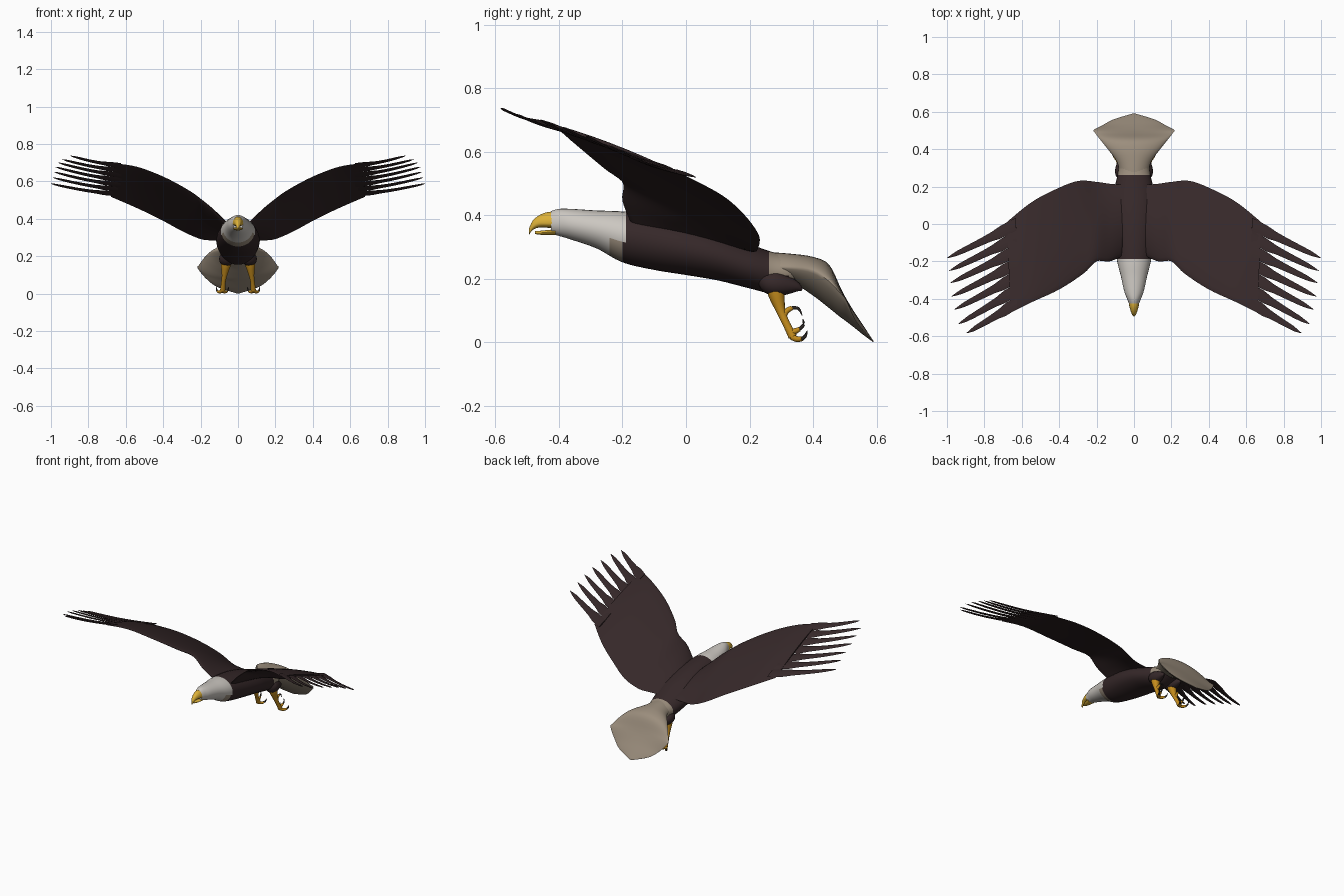
import bpy, bmesh, math
from mathutils import Vector


def material(name, rgb):
    m = bpy.data.materials.new(name)
    m.diffuse_color = (*rgb, 1)
    return m


BROWN = material("dark brown plumage", (0.036, 0.021, 0.022))
WHITE = material("pale head", (0.60, 0.57, 0.53))
TAN = material("tan tail", (0.33, 0.27, 0.205))
YELLOW = material("beak yellow", (0.72, 0.44, 0.04))
OCHRE = material("leg ochre", (0.55, 0.26, 0.012))
CLAW = material("claw black", (0.025, 0.02, 0.018))


def spline(pts, n):
    """Catmull-Rom interpolation of equally long tuples."""
    p = [Vector(q) for q in pts]
    p = [p[0]] + p + [p[-1]]
    out = []
    for i in range(1, len(p) - 2):
        a, b, c, d = p[i - 1:i + 3]
        for k in range(n):
            t = k / n
            out.append(0.5 * (2 * b + (c - a) * t + (2 * a - 5 * b + 4 * c - d) * t * t
                              + (3 * b - a - 3 * c + d) * t ** 3))
    return out + [p[-1]]


def build(name, lofts, mats, mirror=False, rule=None, angle=50):
    """Skin each list of rings into a capped solid, all in one object."""
    bm = bmesh.new()
    for rings in lofts:
        vs = [[bm.verts.new(c) for c in r] for r in rings]
        n = len(vs[0])
        for a, b in zip(vs, vs[1:]):
            for k in range(n):
                bm.faces.new((a[k], a[(k + 1) % n], b[(k + 1) % n], b[k]))
        bm.faces.new(vs[0])
        bm.faces.new(vs[-1])
    bmesh.ops.recalc_face_normals(bm, faces=bm.faces)
    if rule:
        for f in bm.faces:
            f.material_index = rule(f.calc_center_median())
    me = bpy.data.meshes.new(name)
    bm.to_mesh(me)
    bm.free()
    for m in mats:
        me.materials.append(m)
    ob = bpy.data.objects.new(name, me)
    bpy.context.collection.objects.link(ob)
    if mirror:
        ob.modifiers.new("Mirror", 'MIRROR').use_mirror_merge = False
    bpy.ops.object.select_all(action='DESELECT')
    ob.select_set(True)
    bpy.context.view_layer.objects.active = ob
    bpy.ops.object.shade_smooth_by_angle(angle=math.radians(angle))
    return ob


def sections(rows, n, seg=28, power=1.0):
    """Rings across y from rows of (y, top, bottom, half width, side height)."""
    rings = []
    for y, top, bot, hw, ez in spline(rows, n):
        ring = []
        for k in range(seg):
            a = 2 * math.pi * k / seg
            s = math.sin(a)
            h = (top - ez) if s > 0 else (bot - ez)
            ring.append((hw * math.cos(a), y, ez + h * abs(s) ** power))
        rings.append(ring)
    return rings


def tube(rows, n=4, seg=10):
    """Round tapering tube along (x, y, z, radius) points."""
    pts = spline(rows, n)
    rings = []
    for i, p in enumerate(pts):
        d = (pts[min(i + 1, len(pts) - 1)] - pts[max(i - 1, 0)]).to_3d()
        q = d.to_track_quat('Z', 'X')
        rings.append([p.to_3d() + q @ Vector((p[3] * math.cos(2 * math.pi * k / seg),
                                              p[3] * math.sin(2 * math.pi * k / seg), 0))
                      for k in range(seg)])
    return rings


# Body with pale head, brown trunk and tan rump
body = [(-0.425, 0.413, 0.342, 0.027, 0.375), (-0.40, 0.42, 0.335, 0.037, 0.375),
        (-0.36, 0.42, 0.323, 0.052, 0.37), (-0.28, 0.415, 0.295, 0.070, 0.355),
        (-0.20, 0.412, 0.252, 0.090, 0.335), (-0.10, 0.40, 0.228, 0.105, 0.315),
        (0.0, 0.38, 0.212, 0.115, 0.295), (0.10, 0.35, 0.195, 0.115, 0.272),
        (0.20, 0.31, 0.17, 0.102, 0.24), (0.27, 0.285, 0.155, 0.086, 0.225),
        (0.33, 0.272, 0.172, 0.078, 0.222), (0.37, 0.25, 0.19, 0.05, 0.22)]


def body_colour(c):
    if c.y < -0.19 - (0.05 if c.z < 0.32 else 0):
        return 1
    if c.y < -0.22 or (c.y < -0.205 and c.z < 0.335):
        return 2
    return 2 if c.y > 0.26 and c.z > 0.205 else 0


build("body", [sections(body, 8)], [BROWN, WHITE, TAN], rule=body_colour)

# Hooked upper beak and lower beak
upper = [(-0.412, 0.412, 0.358, 0.030, 0.375), (-0.44, 0.409, 0.361, 0.025, 0.375),
         (-0.465, 0.398, 0.361, 0.018, 0.375), (-0.483, 0.382, 0.353, 0.011, 0.366),
         (-0.494, 0.358, 0.338, 0.003, 0.347)]
lower = [(-0.41, 0.356, 0.338, 0.026, 0.348), (-0.45, 0.352, 0.338, 0.018, 0.346),
         (-0.475, 0.350, 0.341, 0.006, 0.346)]
build("upper_beak", [sections(upper, 4, 16)], [YELLOW])
build("lower_beak", [sections(lower, 4, 16)], [YELLOW])

# Fanned, drooping tail
tail = [(0.26, 0.284, 0.20, 0.075, 0.235), (0.33, 0.279, 0.19, 0.090, 0.235),
        (0.40, 0.269, 0.147, 0.140, 0.225), (0.45, 0.245, 0.108, 0.180, 0.192),
        (0.485, 0.175, 0.080, 0.207, 0.155), (0.503, 0.14, 0.067, 0.215, 0.135),
        (0.53, 0.095, 0.046, 0.165, 0.075), (0.56, 0.05, 0.022, 0.108, 0.035),
        (0.59, 0.004, 0.0, 0.008, 0.002)]
build("tail", [sections(tail, 4, 32, 1.4)], [TAN])

# Wing: aerofoil sections between leading and trailing edge curves
lead = spline([(0.06, -0.17, 0.37), (0.13, -0.20, 0.445), (0.20, -0.20, 0.505),
               (0.27, -0.265, 0.555), (0.40, -0.35, 0.625), (0.54, -0.415, 0.678),
               (0.66, -0.475, 0.697)], 5)
trail = spline([(0.06, 0.21, 0.285), (0.13, 0.215, 0.285), (0.20, 0.225, 0.292),
                (0.30, 0.23, 0.335), (0.42, 0.185, 0.40), (0.55, 0.115, 0.462),
                (0.68, 0.01, 0.518)], 5)
wing = []
for i, (a, b) in enumerate(zip(lead, trail)):
    thick = 0.024 - 0.018 * i / (len(lead) - 1)
    ring = []
    for k in range(28):
        t = 2 * math.pi * k / 28
        u = (1 - math.cos(t)) / 2
        dz = thick * math.sin(t) * (1.3 - u) + 0.05 * u * (1 - u)
        ring.append(a.lerp(b, u) + Vector((0, 0, dz)))
    wing.append(ring)
build("wings", [wing], [BROWN], mirror=True)

# Separate flight feathers at the wing end
tips = [(0.895, -0.583, 0.737), (0.94, -0.535, 0.718), (0.96, -0.457, 0.70),
        (0.975, -0.387, 0.677), (0.982, -0.315, 0.65), (0.988, -0.25, 0.62),
        (1.0, -0.182, 0.588)]
widths = [(0, 0.036), (0.22, 0.036), (0.36, 0.026), (0.6, 0.020), (0.85, 0.014), (1, 0.001)]
feathers = []
chord = (trail[-1] - lead[-1]).normalized()
for i, tip in enumerate(tips):
    tip = Vector(tip)
    base = lead[-1].lerp(trail[-1], (i + 0.5) / 7) + Vector((0, 0, 0.008))
    base += (base - tip) * 0.15
    up = (tip - base).cross(chord).normalized()
    rings = []
    for s, w in spline(widths, 2):
        c = base.lerp(tip, s) + up * (-0.008 * math.sin(math.pi * s))
        rings.append([c + chord * w * math.cos(k * math.pi / 4)
                      + up * min(0.004, w) * math.sin(k * math.pi / 4) for k in range(8)])
    feathers.append(rings)
build("flight_feathers", feathers, [BROWN], mirror=True)

# Feathered thighs
thigh = tube([(0.055, 0.235, 0.215, 0.02), (0.06, 0.265, 0.19, 0.038),
              (0.064, 0.30, 0.182, 0.036), (0.066, 0.345, 0.175, 0.018),
              (0.066, 0.365, 0.165, 0.004)], 4, 16)
build("thighs", [thigh], [BROWN], mirror=True)

# Legs, toes and claws
leg = tube([(0.062, 0.28, 0.18, 0.030), (0.066, 0.285, 0.15, 0.026), (0.072, 0.298, 0.10, 0.015),
            (0.078, 0.315, 0.06, 0.012), (0.082, 0.336, 0.018, 0.014)], 4, 14)
build("legs", [leg], [OCHRE], mirror=True)
toes, claws = [], []
paths = [[(0.082, 0.335, 0.016), (0.096, 0.35, 0.010), (0.108, 0.366, 0.011),
          (0.114, 0.376, 0.020), (0.116, 0.382, 0.037)],
         [(0.082, 0.333, 0.018), (0.074, 0.35, 0.010), (0.062, 0.364, 0.011),
          (0.054, 0.374, 0.020), (0.050, 0.380, 0.035)],
         [(0.082, 0.328, 0.030), (0.084, 0.345, 0.036), (0.086, 0.358, 0.042),
          (0.087, 0.370, 0.056), (0.087, 0.368, 0.074)],
         [(0.075, 0.306, 0.080), (0.073, 0.316, 0.098), (0.072, 0.334, 0.109),
          (0.072, 0.354, 0.106), (0.072, 0.366, 0.084)]]
for p in paths:
    toes.append(tube([(*q, r) for q, r in zip(p[:3], (0.010, 0.009, 0.007))]))
    claws.append(tube([(*q, r) for q, r in zip(p[2:], (0.006, 0.0045, 0.001))]))
build("toes", toes, [OCHRE], mirror=True)
build("claws", claws, [CLAW], mirror=True)
